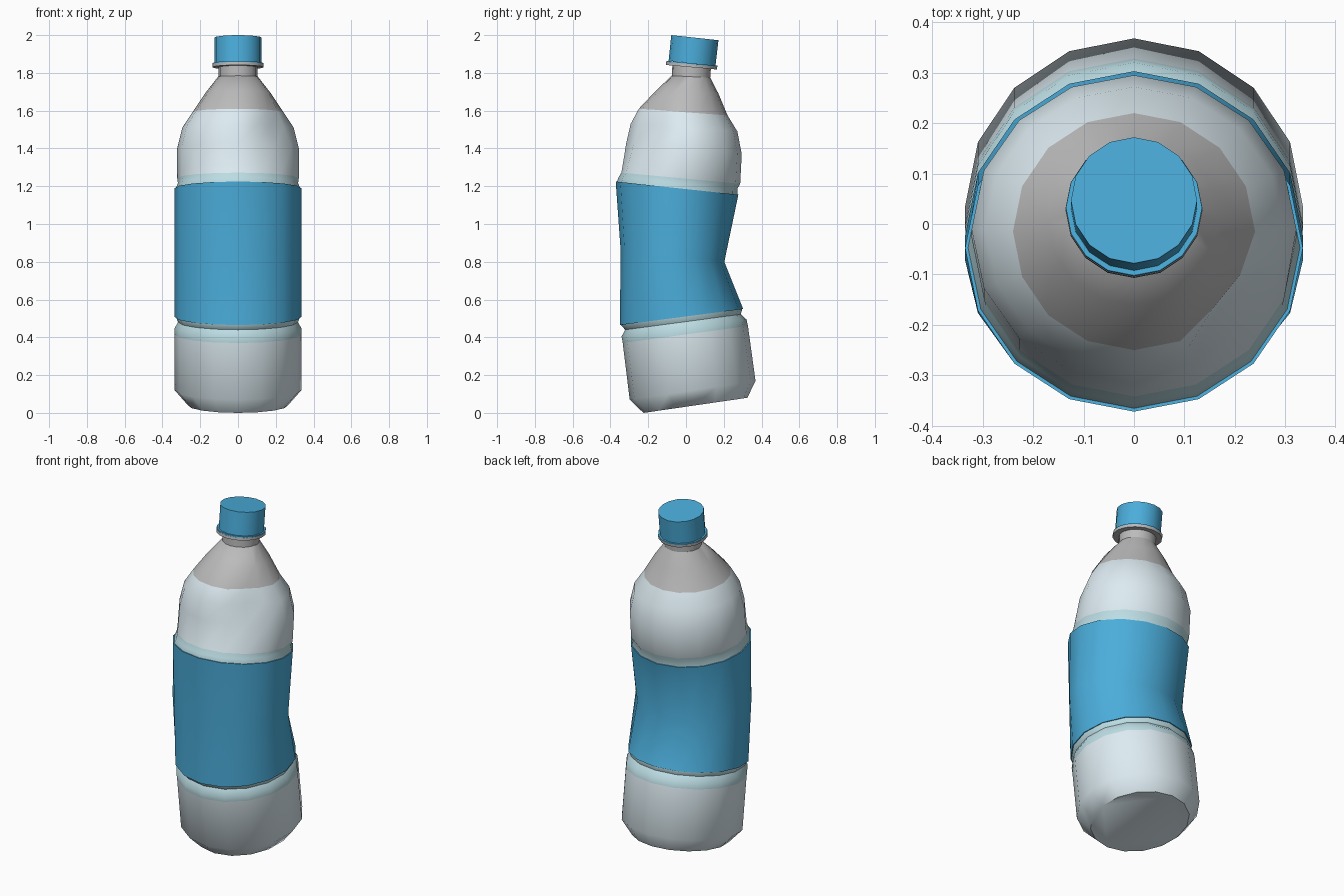
import bpy, math

SIDES = 16


def material(name, rgb):
    m = bpy.data.materials.new(name)
    m.diffuse_color = (*rgb, 1)
    return m


blue = material("blue", (0.07, 0.42, 0.71))
clear = material("pale_blue", (0.72, 0.83, 0.88))
band = material("band_blue", (0.50, 0.72, 0.77))
grey = material("grey", (0.5, 0.5, 0.5))


def loft(name, rings, angle, mats, dents=None):
    """Each ring: front y, front z, back y, back z, x radius, material of the strip above."""
    verts, faces, slots = [], [], []
    for r, (fy, fz, by, bz, rx, _) in enumerate(rings):
        for i in range(SIDES):
            a = 2 * math.pi * i / SIDES
            s = math.sin(a)
            x, y = rx * math.cos(a), (fy + by) / 2 + s * (by - fy) / 2
            z = (fz + bz) / 2 + s * (bz - fz) / 2
            k = 1 - (dents or {}).get((r, i), 0)
            cy = (fy + by) / 2
            verts.append((x * k, cy + (y - cy) * k, z))
    for r in range(len(rings) - 1):
        for i in range(SIDES):
            j = (i + 1) % SIDES
            a, b = r * SIDES, (r + 1) * SIDES
            faces.append((a + i, a + j, b + j, b + i))
            slots.append(rings[r][5])
    faces.append(tuple(reversed(range(SIDES))))
    slots.append(rings[0][5])
    top = (len(rings) - 1) * SIDES
    faces.append(tuple(range(top, top + SIDES)))
    slots.append(rings[-1][5])
    mesh = bpy.data.meshes.new(name)
    mesh.from_pydata(verts, [], faces)
    for m in mats:
        mesh.materials.append(m)
    for p, s in zip(mesh.polygons, slots):
        p.material_index = s
    ob = bpy.data.objects.new(name, mesh)
    bpy.context.collection.objects.link(ob)
    bpy.ops.object.select_all(action='DESELECT')
    ob.select_set(True)
    bpy.context.view_layer.objects.active = ob
    bpy.ops.object.shade_smooth_by_angle(angle=math.radians(angle))
    return ob


# crumpled bottle body with a dent in the front right shoulder
body = [
    (-0.225, 0.0, 0.325, 0.08, 0.265, 0),
    (-0.298, 0.07, 0.368, 0.17, 0.335, 0),
    (-0.335, 0.37, 0.328, 0.46, 0.335, 1),
    (-0.341, 0.405, 0.32, 0.495, 0.335, 1),
    (-0.322, 0.44, 0.29, 0.522, 0.317, 1),
    (-0.345, 0.465, 0.298, 0.55, 0.33, 1),
    (-0.341, 0.86, 0.198, 0.80, 0.33, 1),
    (-0.367, 1.22, 0.272, 1.155, 0.33, 1),
    (-0.357, 1.247, 0.272, 1.187, 0.318, 1),
    (-0.342, 1.272, 0.287, 1.213, 0.322, 0),
    (-0.316, 1.43, 0.295, 1.37, 0.322, 0),
    (-0.293, 1.53, 0.272, 1.49, 0.295, 0),
    (-0.25, 1.61, 0.22, 1.575, 0.24, 2),
    (-0.16, 1.705, 0.172, 1.69, 0.17, 2),
    (-0.076, 1.785, 0.128, 1.775, 0.105, 2),
]
dents = {(10, 13): 0.06, (10, 14): 0.10, (10, 15): 0.05,
         (11, 13): 0.08, (11, 14): 0.20, (11, 15): 0.12,
         (12, 14): 0.08, (12, 15): 0.05}
loft("bottle_body", body, 50, [clear, band, grey], dents)

# label wrapped round the pinched waist
loft("label", [(-0.350, 0.465, 0.303, 0.55, 0.335, 0),
               (-0.346, 0.86, 0.203, 0.80, 0.335, 0),
               (-0.372, 1.225, 0.277, 1.155, 0.335, 0)], 40, [blue])

# neck and its collar
loft("neck", [(-0.074, 1.78, 0.128, 1.77, 0.102, 0),
              (-0.072, 1.86, 0.133, 1.84, 0.102, 0)], 40, [grey])
loft("neck_collar", [(-0.107, 1.842, 0.163, 1.818, 0.136, 0),
                     (-0.105, 1.858, 0.166, 1.833, 0.136, 0)], 40, [grey])

# screw cap with its thin tear ring
loft("cap_ring", [(-0.104, 1.858, 0.166, 1.833, 0.135, 0),
                  (-0.102, 1.864, 0.166, 1.838, 0.135, 0)], 40, [blue])
loft("cap", [(-0.092, 1.864, 0.156, 1.838, 0.125, 0),
             (-0.078, 2.0, 0.172, 1.973, 0.125, 0)], 40, [blue])
